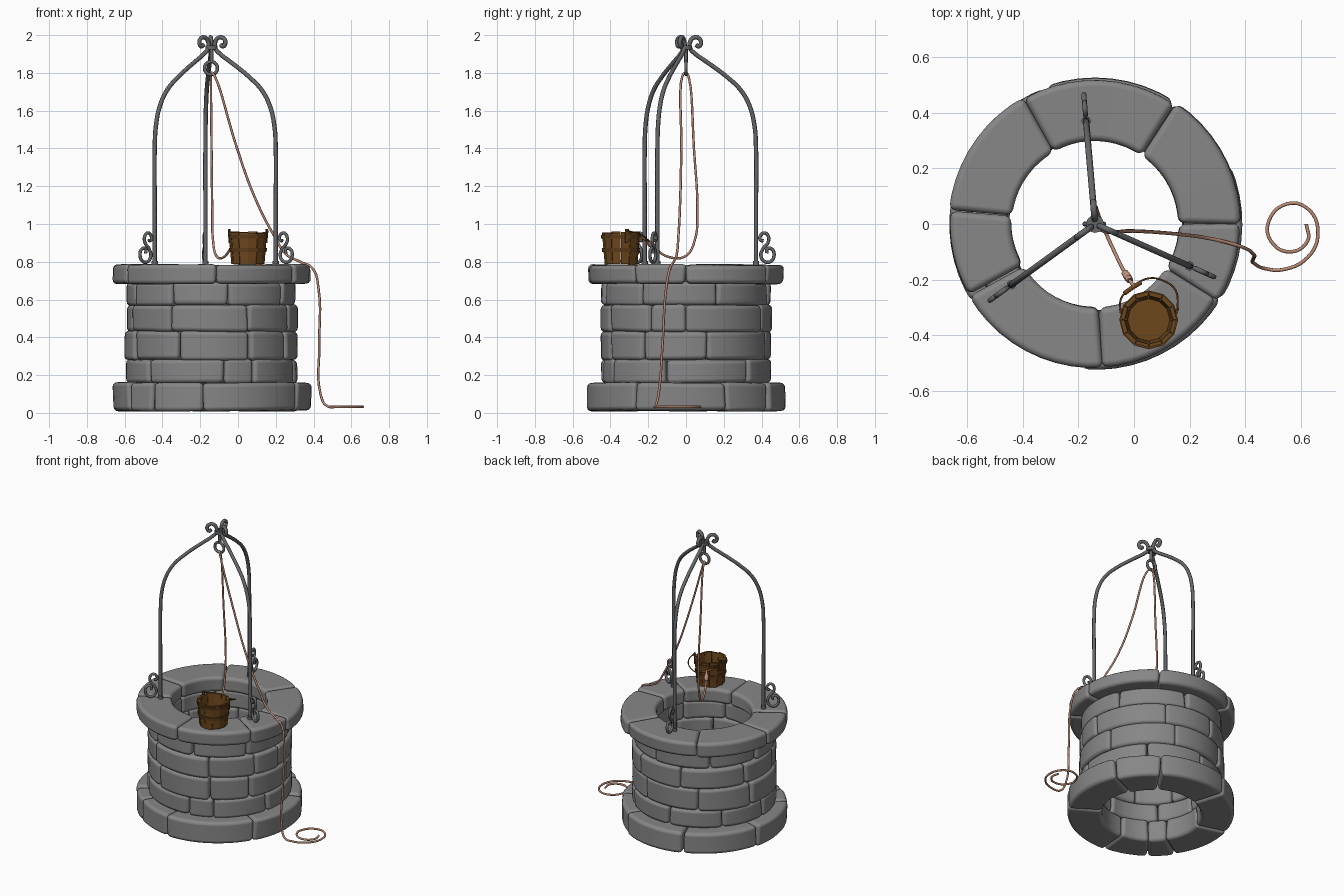
import bpy, bmesh, math, random
from mathutils import Vector

if "Cube" in bpy.data.objects:
    bpy.data.objects.remove(bpy.data.objects["Cube"])
random.seed(4)
CX, CY = -0.14, 0.0


def material(name, rgb):
    m = bpy.data.materials.new(name)
    m.diffuse_color = (*rgb, 1)
    m.use_nodes = True
    m.node_tree.nodes["Principled BSDF"].inputs["Base Color"].default_value = m.diffuse_color
    return m


STONE = material("stone", (0.24, 0.24, 0.24))
IRON = material("iron", (0.13, 0.135, 0.14))
WOOD = material("wood", (0.155, 0.063, 0.012))
DARK_WOOD = material("dark_wood", (0.11, 0.045, 0.01))
ROPE = material("rope", (0.50, 0.26, 0.18))


def smooth(ob, angle=35):
    bpy.ops.object.select_all(action='DESELECT')
    ob.select_set(True)
    bpy.context.view_layer.objects.active = ob
    bpy.ops.object.shade_smooth_by_angle(angle=math.radians(angle))


def arc_slab(name, a0, a1, low, high, centre, segs=6, jitter=0.0, bevel=0.0, mat=None):
    """Curved block from angle a0 to a1; low and high are (inner r, outer r, z)."""
    bm = bmesh.new()
    j = lambda s=1.0: random.uniform(-jitter, jitter) * s
    ends = [[(j(.5), j(.5)) for _ in range(4)] for _ in range(2)]
    skew = [j(1.5) for _ in range(4)]
    corners = [(low[0], low[2]), (low[1], low[2]), (high[1], high[2]), (high[0], high[2])]
    rings = []
    for i in range(segs + 1):
        t = i / segs
        ring = []
        for k, (r, z) in enumerate(corners):
            a = math.radians(a0 + (a1 - a0) * t) + (1 - 2 * t) * skew[k]
            dr = ends[0][k][0] * (1 - t) + ends[1][k][0] * t
            dz = ends[0][k][1] * (1 - t) + ends[1][k][1] * t
            ring.append(bm.verts.new((centre[0] + (r + dr) * math.cos(a),
                                      centre[1] + (r + dr) * math.sin(a), max(z + dz, 0))))
        rings.append(ring)
    for p, q in zip(rings, rings[1:]):
        for k in range(4):
            bm.faces.new((p[k], p[(k + 1) % 4], q[(k + 1) % 4], q[k]))
    bm.faces.new(rings[0])
    bm.faces.new(rings[-1][::-1])
    bmesh.ops.recalc_face_normals(bm, faces=bm.faces)
    me = bpy.data.meshes.new(name)
    bm.to_mesh(me)
    bm.free()
    ob = bpy.data.objects.new(name, me)
    bpy.context.collection.objects.link(ob)
    if mat:
        me.materials.append(mat)
    if bevel:
        smooth(ob)
        b = ob.modifiers.new("worn_edges", 'BEVEL')
        b.width, b.segments, b.harden_normals = bevel, 3, True
        b.limit_method, b.angle_limit = 'ANGLE', math.radians(40)
    return ob


def tube(name, pts, radius, mat=None, cyclic=False):
    cu = bpy.data.curves.new(name, 'CURVE')
    cu.dimensions = '3D'
    cu.bevel_depth, cu.bevel_resolution = radius, 2
    cu.resolution_u, cu.use_fill_caps = 6, True
    sp = cu.splines.new('BEZIER')
    sp.bezier_points.add(len(pts) - 1)
    sp.use_cyclic_u = cyclic
    for bp, p in zip(sp.bezier_points, pts):
        bp.co = p
        bp.handle_left_type = bp.handle_right_type = 'AUTO'
    ob = bpy.data.objects.new(name, cu)
    bpy.context.collection.objects.link(ob)
    if mat:
        cu.materials.append(mat)
    bpy.ops.object.select_all(action='DESELECT')
    ob.select_set(True)
    bpy.context.view_layer.objects.active = ob
    bpy.ops.object.convert(target='MESH')
    smooth(bpy.context.object, 60)
    return bpy.context.object


def cylinder(name, loc, r, h, sides=10, mat=None):
    bpy.ops.mesh.primitive_cylinder_add(vertices=sides, radius=r, depth=h, location=loc)
    ob = bpy.context.object
    ob.name = name
    if mat:
        ob.data.materials.append(mat)
    smooth(ob, 40)
    return ob


# Stone courses: name, z range, inner/outer radius, seam angles
courses = [
    ("base_stone", 0.010, 0.160, 0.31, 0.522, (24, 57, 110, 165, 213, 233, 265, 329)),
    ("wall_stone_1", 0.156, 0.284, 0.32, 0.448, (47, 95, 140, 180, 223, 279, 300, 346)),
    ("wall_stone_2", 0.278, 0.434, 0.315, 0.455, (15, 70, 120, 165, 207, 247, 297, 330)),
    ("wall_stone_3", 0.428, 0.574, 0.32, 0.455, (0, 62, 105, 160, 200, 241, 296, 335)),
    ("wall_stone_4", 0.568, 0.692, 0.315, 0.445, (22, 80, 130, 172, 206, 242, 282, 328)),
    ("rim_stone", 0.682, 0.785, 0.30, 0.522, (0, 56, 120, 174, 210, 273, 328)),
]
for name, z0, z1, ri, ro, seams in courses:
    for i, a in enumerate(seams):
        b = seams[(i + 1) % len(seams)]
        if b <= a:
            b += 360
        d = random.uniform(-0.007, 0.007)
        arc_slab(f"{name}_{i}", a + 0.1, b - 0.1, (ri, ro + d, z0), (ri, ro + d, z1),
                 (CX, CY), max(4, (b - a) // 6), 0.009, 0.024, STONE)

# Three iron arches with top curls, foot scrolls and collars
ARCH = [(.372, .78), (.372, 1.1), (.372, 1.4), (.364, 1.52), (.338, 1.625), (.29, 1.71), (.222, 1.775), (.15, 1.83),
        (.095, 1.868), (.05, 1.9), (.022, 1.93), (.022, 1.965), (.045, 1.988), (.07, 1.982), (.08, 1.96),
        (.066, 1.94), (.053, 1.95)]
SCROLL = [(.43, .845), (.432, .868), (.455, .868), (.468, .835), (.45, .802), (.42, .80), (.398, .83),
          (.41, .87), (.435, .90), (.438, .932), (.42, .952), (.398, .942), (.396, .915), (.412, .912)]
for i, deg in enumerate((216, 336, 95)):
    a = math.radians(deg)
    place = lambda p: (CX + p[0] * math.cos(a), CY + p[0] * math.sin(a), p[1])
    tube(f"iron_arch_{i}", [place(p) for p in ARCH], 0.0115, IRON)
    tube(f"foot_scroll_{i}", [place(p) for p in SCROLL], 0.009, IRON)
    cylinder(f"foot_collar_{i}", place((.372, .793)), 0.017, 0.024, 10, IRON)

# Crown collar and hanging ring
cylinder("crown_collar", (CX, CY, 1.935), 0.032, 0.022, 12, IRON)
tube("ring_stem", [(CX, CY, 1.93), (CX, CY, 1.89), (CX, CY, 1.855)], 0.01, IRON)
tube("hanging_ring", [(CX - .003 + .034 * math.cos(t * math.pi / 4), CY, 1.825 + .034 * math.sin(t * math.pi / 4))
                      for t in range(8)], 0.009, IRON, cyclic=True)

# Rope: bucket, up through the ring, over the rim and coiled on the ground
tube("rope", [(0, -.225, .925), (-.03, -.18, .885), (-.075, -.09, .825), (-.115, 0, .832), (-.133, .048, .92),
              (-.136, .06, 1.05), (-.14, .042, 1.4), (-.143, .016, 1.77), (-.142, 0, 1.80), (-.122, -.02, 1.78),
              (-.005, -.025, 1.4), (.085, -.03, 1.15), (.19, -.04, .94), (.26, -.05, .835), (.33, -.065, .80),
              (.395, -.085, .765), (.426, -.105, .66), (.43, -.125, .35), (.437, -.145, .1), (.47, -.16, .037),
              (.53, -.165, .032), (.625, -.12, .032), (.662, -.03, .032), (.625, .055, .032), (.55, .072, .032),
              (.485, .01, .032), (.492, -.06, .032), (.56, -.10, .032), (.625, -.06, .032), (.62, .0, .032)],
     0.0065, ROPE)
for i, (r, t) in enumerate(((.011, 0.0), (.012, .2), (.011, .4))):
    k = cylinder(f"rope_knot_{i}", Vector((-.03, -.18, .885)).lerp(Vector((0, -.225, .925)), t), r * 1.2, .016, 10, ROPE)
    k.rotation_euler = Vector((.03, -.045, .04)).to_track_quat('Z', 'Y').to_euler()

# Wooden bucket: staves, floor and two bands
BC = (0.053, -0.345)
N = 12
for i in range(N):
    a = 360 / N * i
    d = random.uniform(-0.002, 0.002)
    arc_slab(f"bucket_stave_{i}", a + .5, a + 360 / N - .5, (.074, .087 + d, .784 + random.uniform(0, .006)),
             (.087, .101 + d, .96 + random.uniform(-.012, .003)), BC, 1, mat=WOOD)
cylinder("bucket_floor", (*BC, .802), .079, .014, N, WOOD)
for name, z, r in (("lower_band", .852, .0985), ("upper_band", .922, .104)):
    arc_slab("bucket_" + name, 0, 360, (r - .012, r, z), (r - .010, r + .002, z + .02), BC, N, mat=DARK_WOOD)

# Bucket ears, fallen wire handle and wooden grip
for i, deg in enumerate((18, 162)):
    arc_slab(f"bucket_ear_{i}", deg - 5, deg + 5, (.098, .106, .90), (.101, .109, .974), BC, 1, mat=DARK_WOOD)
tube("bucket_handle", [(-.05, -.311, .965), (-.045, -.265, .945), (-.005, -.228, .925), (.05, -.196, .91),
                       (.11, -.206, .92), (.15, -.24, .945), (.158, -.311, .965)], 0.0035, DARK_WOOD)
tube("handle_grip", [(-.035, -.25, .934), (-.006, -.229, .925), (.025, -.21, .915)], 0.008, WOOD)
